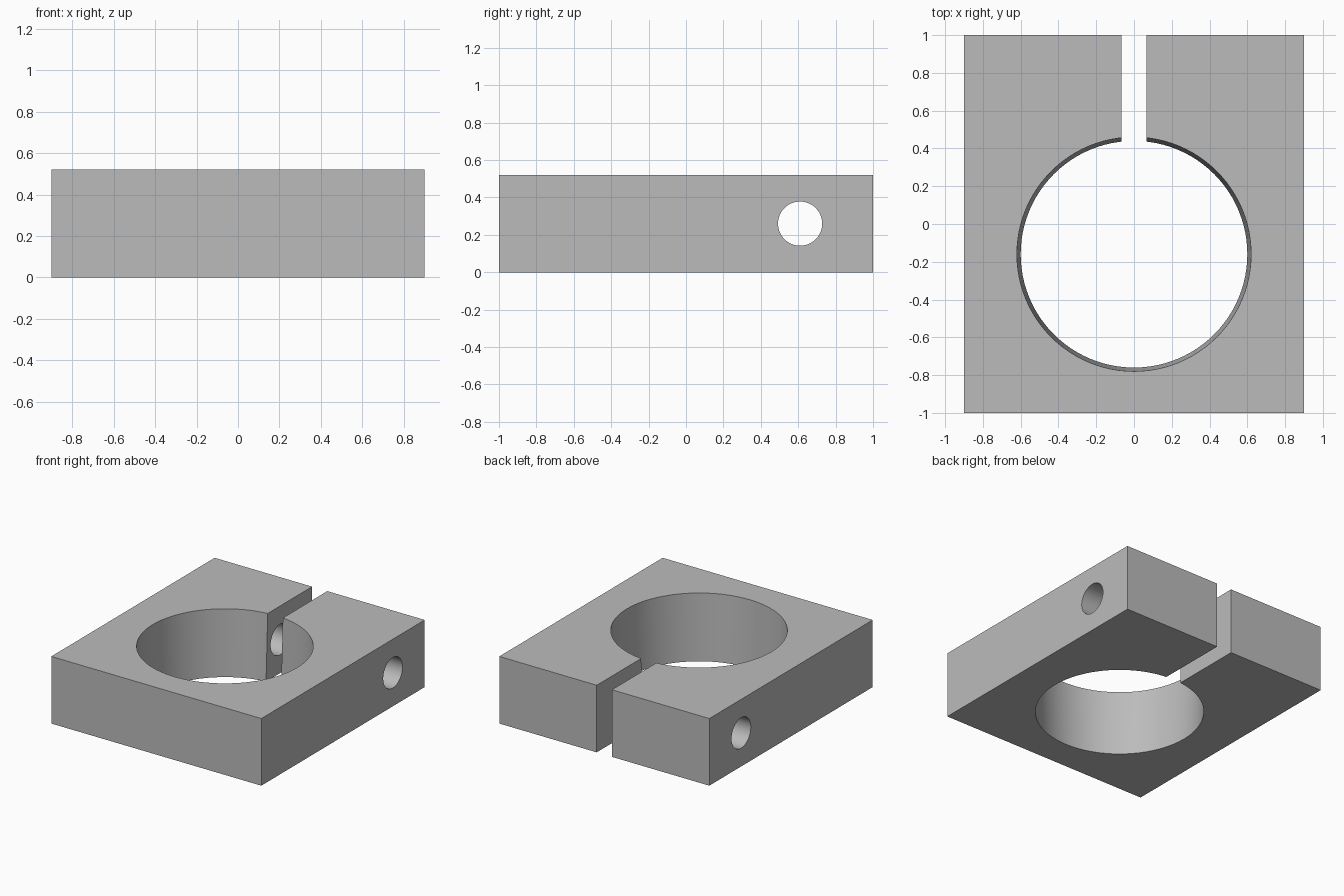
import bpy
import math

cube = bpy.data.objects.get("Cube")
if cube:
    bpy.data.objects.remove(cube, do_unlink=True)

HEIGHT = 0.52
MID = HEIGHT / 2
BORE_Y = -0.16
BOLT_Y = 0.61
SLOT = 0.13
OVER = 0.1          # how far cutters reach past the block

grey = bpy.data.materials.new("plain_grey")
grey.use_nodes = True
grey.diffuse_color = (0.5, 0.5, 0.5, 1)
grey.node_tree.nodes["Principled BSDF"].inputs["Base Color"].default_value = (0.5, 0.5, 0.5, 1)


def box(name, size, location):
    bpy.ops.mesh.primitive_cube_add(size=1, location=location)
    obj = bpy.context.object
    obj.name = name
    obj.scale = size
    bpy.ops.object.transform_apply(location=False, rotation=False, scale=True)
    return obj


def cut(target, cutter):
    cutter.hide_render = True
    mod = target.modifiers.new(cutter.name, "BOOLEAN")
    mod.operation = "DIFFERENCE"
    mod.solver = "EXACT"
    mod.object = cutter
    bpy.context.view_layer.objects.active = target
    bpy.ops.object.modifier_apply(modifier=mod.name)
    bpy.data.objects.remove(cutter, do_unlink=True)


# Solid clamp block
block = box("clamp_block", (1.8, 2, HEIGHT), (0, 0, MID))
block.data.materials.append(grey)

# Slightly tapered main bore, wider at the top
taper = 0.02 / HEIGHT * OVER
bpy.ops.mesh.primitive_cone_add(vertices=96, radius1=0.6 - taper, radius2=0.62 + taper,
                                depth=HEIGHT + 2 * OVER, location=(0, BORE_Y, MID))
bore = bpy.context.object
bore.name = "bore_cutter"
cut(block, bore)

# Clamping slot from the bore to the back
slot_length = 1 + OVER - BORE_Y
cut(block, box("slot_cutter", (SLOT, slot_length, HEIGHT + 2 * OVER),
               (0, BORE_Y + slot_length / 2, MID)))

# Cross bolt hole through both jaws
bpy.ops.mesh.primitive_cylinder_add(vertices=64, radius=0.118, depth=1.8 + 2 * OVER,
                                    location=(0, BOLT_Y, MID),
                                    rotation=(0, math.pi / 2, 0))
bolt = bpy.context.object
bolt.name = "bolt_hole_cutter"
cut(block, bolt)

# Smooth holes, crisp edges
bpy.ops.object.select_all(action="DESELECT")
block.select_set(True)
bpy.context.view_layer.objects.active = block
bpy.ops.object.shade_smooth_by_angle(angle=math.radians(30))
